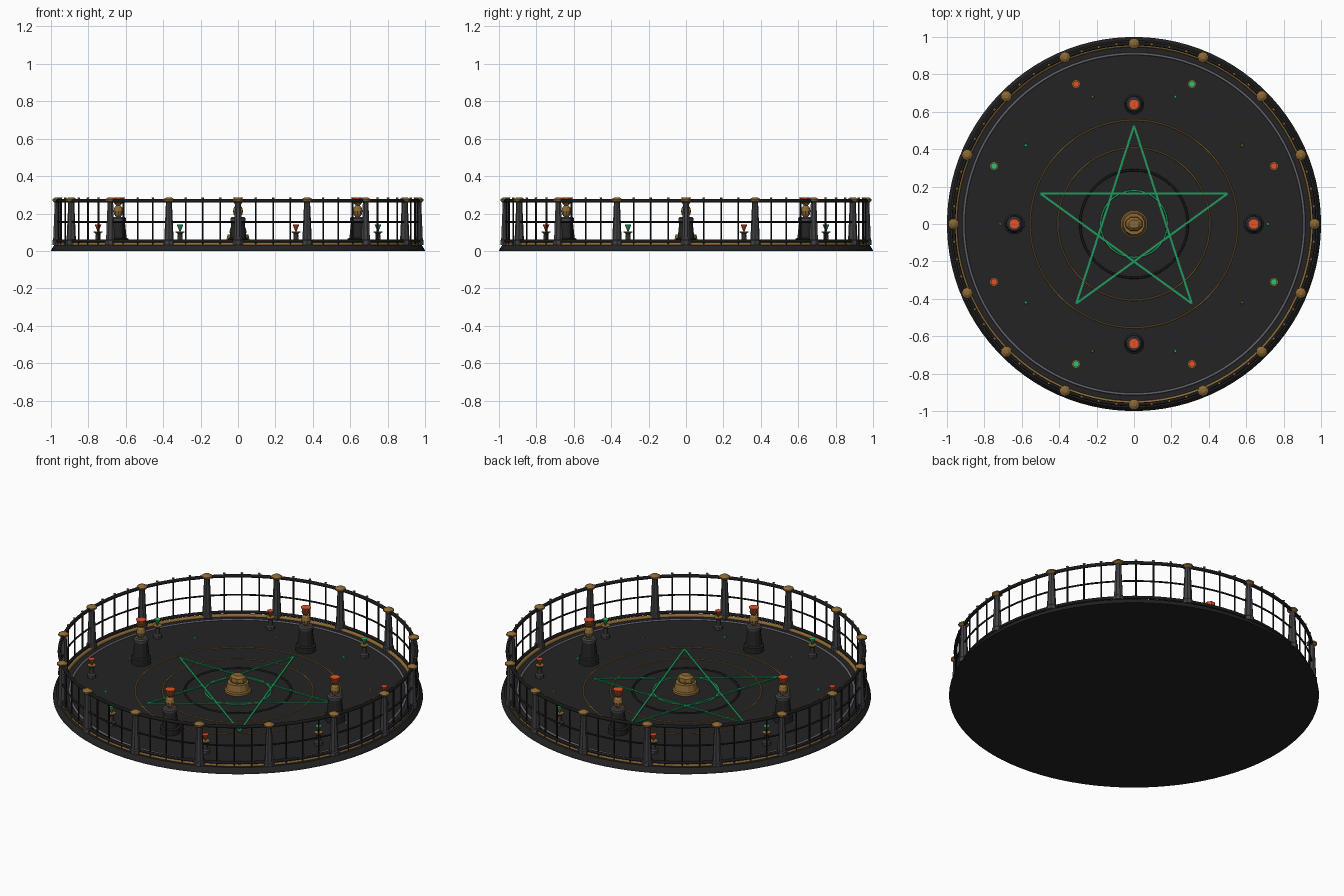
import bpy, bmesh, math
from mathutils import Matrix, Vector

cube = bpy.data.objects.get("Cube")
if cube:
    bpy.data.objects.remove(cube, do_unlink=True)

TAU = 2 * math.pi
FLOOR = 0.032


def material(name, r, g, b):
    m = bpy.data.materials.new(name)
    m.use_nodes = True
    m.diffuse_color = (r, g, b, 1)
    m.node_tree.nodes["Principled BSDF"].inputs["Base Color"].default_value = (r, g, b, 1)
    return m


STONE = material("dark stone", 0.017, 0.017, 0.018)
IRON = material("black iron", 0.010, 0.010, 0.011)
GREY = material("grey stone", 0.055, 0.055, 0.062)
TRIM = material("pale trim", 0.13, 0.12, 0.15)
GOLD = material("old gold", 0.26, 0.14, 0.035)
RED = material("ember red", 0.75, 0.085, 0.02)
GREEN = material("glow green", 0.03, 0.52, 0.18)
LINE = material("line green", 0.016, 0.32, 0.11)


def finish(name, bm, mat, smooth=False):
    bmesh.ops.recalc_face_normals(bm, faces=bm.faces)
    for f in bm.faces:
        f.smooth = smooth
    me = bpy.data.meshes.new(name)
    bm.to_mesh(me)
    bm.free()
    me.materials.append(mat)
    ob = bpy.data.objects.new(name, me)
    bpy.context.collection.objects.link(ob)
    return ob


def polar(radius, count, start=0.0):
    return [(radius * math.cos(start + TAU * i / count),
             radius * math.sin(start + TAU * i / count)) for i in range(count)]


def lathe(name, profile, mat, places=((0, 0),), sides=8, closed=False, smooth=False):
    """Spin a (radius, z) profile at every place, capping open ends."""
    bm = bmesh.new()
    for px, py in places:
        turn = math.atan2(py, px) + math.pi / sides
        loops = []
        for r, z in profile:
            loops.append([bm.verts.new((px + r * x, py + r * y, z))
                          for x, y in polar(1, sides, turn)])
        pairs = list(zip(loops, loops[1:]))
        if closed:
            pairs.append((loops[-1], loops[0]))
        else:
            bm.faces.new(loops[0])
            bm.faces.new(loops[-1])
        for a, b in pairs:
            for i in range(sides):
                j = (i + 1) % sides
                bm.faces.new((a[i], a[j], b[j], b[i]))
    return finish(name, bm, mat, smooth)


def ring(name, radius, z, tube, mat, sides=96):
    section = [(radius + x, z + y) for x, y in polar(tube, 8)]
    return lathe(name, section, mat, sides=sides, closed=True, smooth=True)


# Platform and its rim trims
lathe("platform", [(1.0, 0), (0.998, 0.008), (0.982, FLOOR)], STONE, sides=96)
ring("rim_gold_band", 0.957, 0.034, 0.012, GOLD)
ring("floor_pale_ring", 0.91, FLOOR, 0.007, TRIM)

# Circles and star inlaid on the floor
ring("outer_gold_circle", 0.555, FLOOR, 0.004, GOLD)
ring("inner_gold_circle", 0.407, FLOOR, 0.004, GOLD)
ring("dark_circle", 0.288, FLOOR, 0.006, IRON)
ring("green_circle", 0.178, FLOOR, 0.005, LINE)

tips = polar(0.525, 5, math.pi / 2)
bm = bmesh.new()
for i in range(5):
    a, b = Vector(tips[i]), Vector(tips[(i + 2) % 5])
    mid, d = (a + b) / 2, b - a
    bmesh.ops.create_cube(bm, size=1, matrix=(
        Matrix.Translation((mid.x, mid.y, FLOOR + 0.002))
        @ Matrix.Rotation(math.atan2(d.y, d.x), 4, "Z")
        @ Matrix.Diagonal((d.length, 0.011, 0.008, 1))))
finish("floor_star", bm, LINE)

# Small floor studs, alternating colours
studs = polar(0.715, 10)
stud = [(0.009, FLOOR), (0.006, FLOOR + 0.007)]
lathe("green_studs", stud, GREEN, studs[0::2])
lathe("gold_studs", stud, GOLD, studs[1::2])

# Railing posts with gold caps
posts = polar(0.965, 16)
lathe("fence_posts", [(0.030, FLOOR), (0.030, 0.055), (0.025, 0.06), (0.016, 0.262)],
      GREY, posts)
lathe("post_caps", [(0.016, 0.258), (0.030, 0.268), (0.030, 0.276), (0.012, 0.287)],
      GOLD, posts)

# Railing bars, spikes and hoops
bars = [p for i, p in enumerate(polar(0.965, 64)) if i % 4]
lathe("fence_bars", [(0.0045, FLOOR), (0.0045, 0.272)], IRON, bars, sides=6)
lathe("bar_tips", [(0.002, 0.268), (0.008, 0.286)], GOLD, bars, sides=6)
ring("bottom_rail", 0.965, 0.053, 0.009, IRON)
ring("middle_rail", 0.965, 0.155, 0.005, IRON)
ring("top_rail", 0.965, 0.268, 0.010, IRON)

# Four tall braziers on the axes
tall = polar(0.64, 4)
lathe("brazier_plinths", [(0.056, FLOOR), (0.056, 0.065), (0.048, 0.07)], STONE, tall, 12)
lathe("brazier_pedestals", [(0.046, 0.068), (0.036, 0.165)], STONE, tall, 12)
lathe("brazier_ledges", [(0.042, 0.160), (0.042, 0.174), (0.034, 0.182)], GREY, tall, 12)
lathe("brazier_orbs", [(0.012, 0.180), (0.023, 0.195), (0.027, 0.214),
                       (0.022, 0.232), (0.010, 0.244)], GOLD, tall, 10)
lathe("brazier_bowls", [(0.010, 0.240), (0.024, 0.256), (0.024, 0.261)], GOLD, tall)
lathe("brazier_flames", [(0.017, 0.256), (0.029, 0.287)], RED, tall)

# Eight small lamps between them
lamps = polar(0.81, 8, math.pi / 8)
lathe("lamp_stands", [(0.024, FLOOR), (0.024, 0.05), (0.015, 0.056),
                      (0.012, 0.09), (0.020, 0.097)], GREY, lamps)
lathe("lamp_dishes", [(0.018, 0.096), (0.025, 0.101), (0.025, 0.105)], GOLD, lamps)
flame = [(0.003, 0.104), (0.018, 0.142)]
lathe("red_lamp_flames", flame, RED, lamps[0::2])
lathe("green_lamp_flames", flame, GREEN, lamps[1::2])

# Central altar
lathe("altar_base", [(0.074, FLOOR), (0.074, 0.045), (0.066, 0.05), (0.058, 0.088)],
      GOLD, sides=12)
block = lathe("altar_block", [(0.044, 0.086), (0.050, 0.10), (0.046, 0.118), (0.030, 0.13)],
              GOLD, sides=8)
block.scale.y = 0.8
